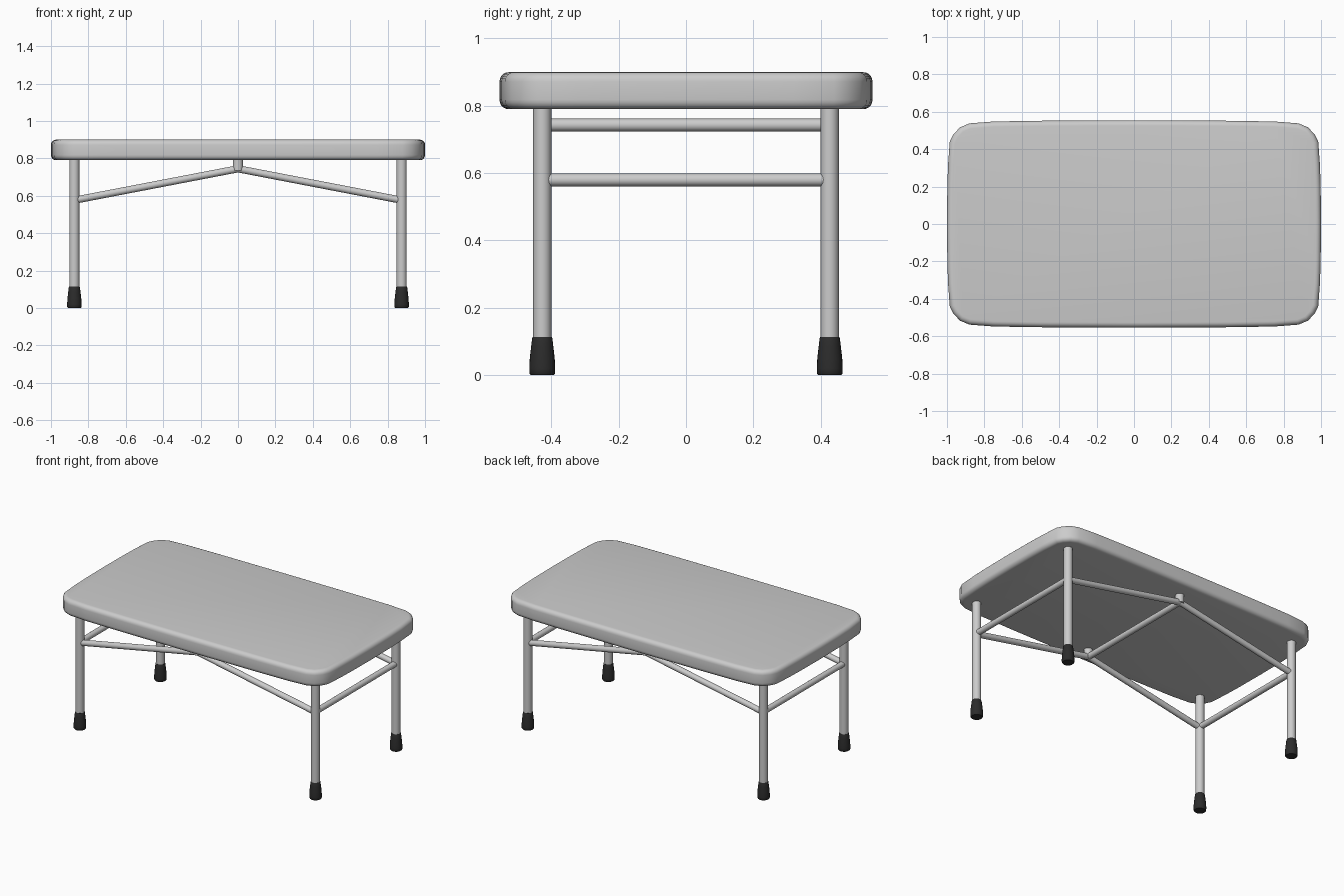
import bpy, bmesh, math
from mathutils import Vector

if "Cube" in bpy.data.objects:
    bpy.data.objects.remove(bpy.data.objects["Cube"])

LX, LY = 0.875, 0.427      # leg positions


def finish(name, bm, angle=40):
    bmesh.ops.recalc_face_normals(bm, faces=bm.faces)
    me = bpy.data.meshes.new(name)
    bm.to_mesh(me)
    bm.free()
    ob = bpy.data.objects.new(name, me)
    bpy.context.collection.objects.link(ob)
    bpy.ops.object.select_all(action='DESELECT')
    ob.select_set(True)
    bpy.context.view_layer.objects.active = ob
    bpy.ops.object.shade_smooth_by_angle(angle=math.radians(angle))
    return ob


def tube(name, a, b, r):
    a, b = Vector(a), Vector(b)
    bm = bmesh.new()
    bmesh.ops.create_cone(bm, cap_ends=True, segments=24, radius1=r, radius2=r,
                          depth=(b - a).length)
    ob = finish(name, bm)
    ob.location = (a + b) / 2
    ob.rotation_euler = (b - a).to_track_quat('Z', 'Y').to_euler()
    return ob


def lathe(name, profile, x, y, n=24):
    bm = bmesh.new()
    rings = [[bm.verts.new((x + r * math.cos(2 * math.pi * i / n),
                            y + r * math.sin(2 * math.pi * i / n), z))
              for i in range(n)] for r, z in profile]
    for lo, hi in zip(rings, rings[1:]):
        for i in range(n):
            j = (i + 1) % n
            bm.faces.new((lo[i], lo[j], hi[j], hi[i]))
    bm.faces.new(rings[0][::-1])
    bm.faces.new(rings[-1])
    return finish(name, bm)


# Table top: rounded, slightly bulging outline, extruded with soft rims
quarter = [(1.0, 0.0), (0.998, 0.2), (0.994, 0.32), (0.985, 0.44), (0.965, 0.48),
           (0.93, 0.517), (0.88, 0.538), (0.75, 0.548), (0.5, 0.552), (0.0, 0.554)]
half = quarter + [(-x, y) for x, y in quarter[-2::-1]]
outline = half + [(-x, -y) for x, y in half[1:-1]]
bm = bmesh.new()
base = bm.faces.new([bm.verts.new((x, y, 0.79)) for x, y in outline])
ext = bmesh.ops.extrude_face_region(bm, geom=[base], use_keep_orig=True)
bmesh.ops.translate(bm, vec=(0, 0, 0.11),
                    verts=[v for v in ext['geom'] if isinstance(v, bmesh.types.BMVert)])
bmesh.ops.recalc_face_normals(bm, faces=bm.faces)
rims = [e for e in bm.edges if abs(e.verts[0].co.z - e.verts[1].co.z) < 1e-5]
bmesh.ops.bevel(bm, geom=rims, offset=0.028, offset_type='OFFSET', segments=5,
                profile=0.5, affect='EDGES')
finish("table_top", bm)

# Legs with black rubber feet
rubber = bpy.data.materials.new("black_rubber")
rubber.diffuse_color = (0.025, 0.025, 0.025, 1)
rubber.use_nodes = True
rubber.node_tree.nodes["Principled BSDF"].inputs["Base Color"].default_value = rubber.diffuse_color
foot_profile = [(0.034, 0.0), (0.038, 0.005), (0.0385, 0.02), (0.037, 0.05),
                (0.033, 0.085), (0.030, 0.11), (0.028, 0.114)]
for sx, xn in ((-1, "left"), (1, "right")):
    for sy, yn in ((-1, "front"), (1, "back")):
        x, y = sx * LX, sy * LY
        tube(f"{yn}_{xn}_leg", (x, y, 0.05), (x, y, 0.80), 0.027)
        foot = lathe(f"{yn}_{xn}_foot", foot_profile, x, y)
        foot.data.materials.append(rubber)
        # Sloping brace from the leg up to the centre
        tube(f"{yn}_{xn}_brace", (x, y, 0.576), (0, y, 0.744), 0.019)
    tube(f"{xn}_end_rail", (sx * LX, -LY, 0.58), (sx * LX, LY, 0.58), 0.019)

# Centre cross rail and its mounting posts
tube("centre_rail", (0, -LY, 0.743), (0, LY, 0.743), 0.019)
for sy, yn in ((-1, "front"), (1, "back")):
    tube(f"{yn}_centre_post", (0, sy * LY, 0.735), (0, sy * LY, 0.80), 0.027)
